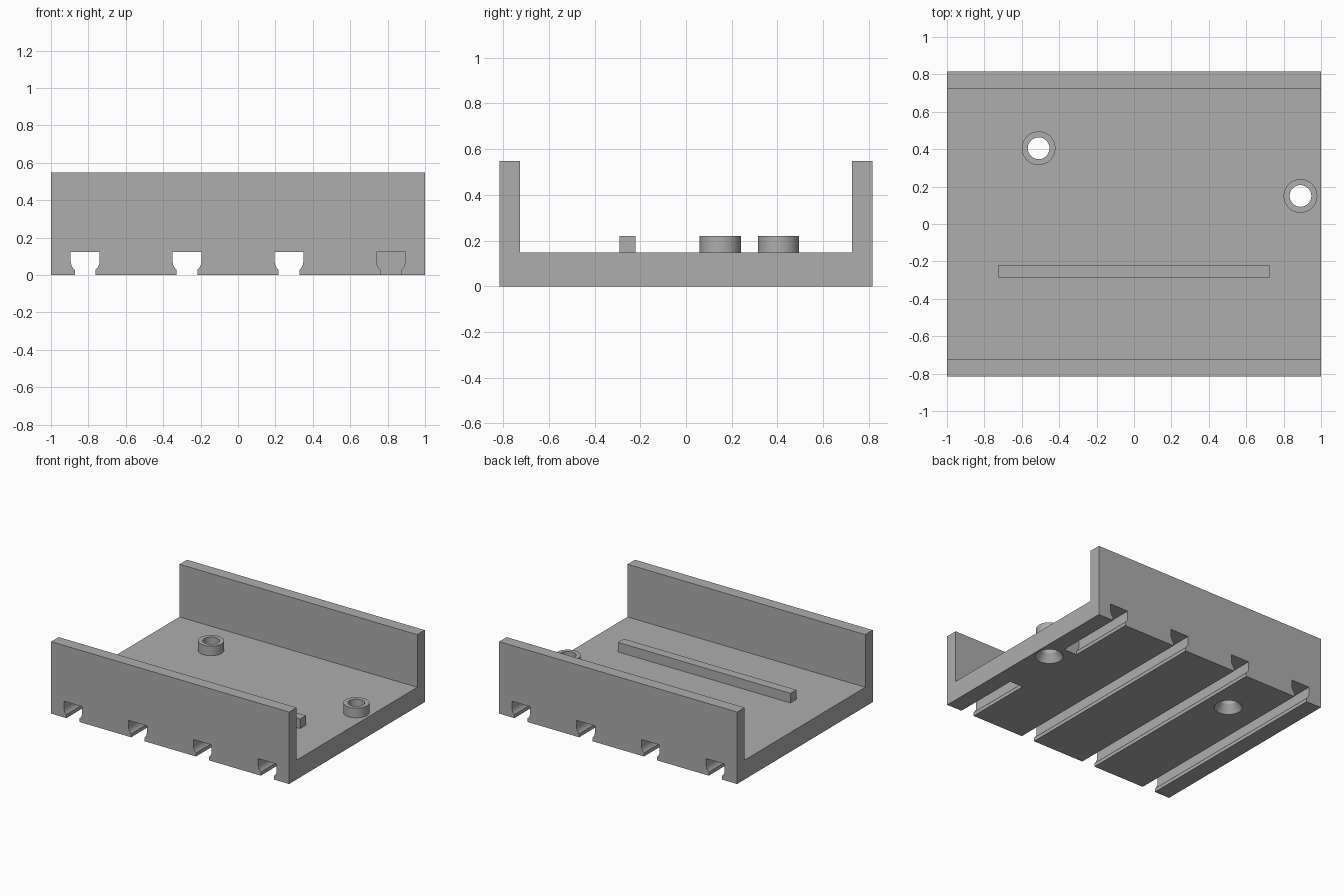
import bpy
import bmesh
from math import pi, radians
from mathutils import Matrix, Vector

HALF_Y, WALL, FLOOR, TOP, PAD_TOP = 0.815, 0.09, 0.147, 0.547, 0.22
BORE, SINK, BOSS = 0.058, 0.097, 0.09
HOLES = {"left": (0.89, 0.15), "right": (-0.51, 0.405)}

default = bpy.data.objects.get("Cube")
if default:
    bpy.data.objects.remove(default, do_unlink=True)

grey = bpy.data.materials.new("plain grey")
grey.use_nodes = True
grey.diffuse_color = (0.42, 0.42, 0.42, 1)
grey.node_tree.nodes["Principled BSDF"].inputs["Base Color"].default_value = grey.diffuse_color


def finish(bm, name):
    bmesh.ops.recalc_face_normals(bm, faces=bm.faces)
    mesh = bpy.data.meshes.new(name)
    bm.to_mesh(mesh)
    bm.free()
    mesh.materials.append(grey)
    obj = bpy.data.objects.new(name, mesh)
    bpy.context.collection.objects.link(obj)
    return obj


def prism(name, points, offset):
    """Extrude a closed 3D outline along an offset."""
    bm = bmesh.new()
    face = bm.faces.new([bm.verts.new(p) for p in points])
    new = bmesh.ops.extrude_face_region(bm, geom=[face], use_keep_orig=True)["geom"]
    verts = [g for g in new if isinstance(g, bmesh.types.BMVert)]
    bmesh.ops.translate(bm, verts=verts, vec=Vector(offset))
    return finish(bm, name)


def lathe(name, profile, centre):
    """Spin a closed (radius, height) outline about a vertical axis."""
    bm = bmesh.new()
    verts = [bm.verts.new((r, 0, z)) for r, z in profile]
    edges = [bm.edges.new((a, b)) for a, b in zip(verts, verts[1:] + verts[:1])]
    bmesh.ops.spin(bm, geom=verts + edges, axis=(0, 0, 1), cent=(0, 0, 0),
                   angle=2 * pi, steps=48, use_duplicate=False)
    bmesh.ops.remove_doubles(bm, verts=bm.verts, dist=1e-5)
    bmesh.ops.dissolve_degenerate(bm, edges=bm.edges, dist=1e-5)
    bmesh.ops.transform(bm, matrix=Matrix.Translation((*centre, 0)), verts=bm.verts)
    return finish(bm, name)


def smooth(obj):
    bpy.ops.object.select_all(action="DESELECT")
    obj.select_set(True)
    bpy.context.view_layer.objects.active = obj
    bpy.ops.object.shade_smooth_by_angle(angle=radians(30))


# Channel: floor with a wall along the front and the back
inner = HALF_Y - WALL
half = [(HALF_Y, 0), (HALF_Y, TOP), (inner, TOP), (inner, FLOOR)]
outline = half + [(-y, z) for y, z in reversed(half)]
body = prism("channel_body", [(-1, y, z) for y, z in outline], (2, 0, 0))

# Undercut slots beneath the floor; the left one is interrupted in the middle
side = [(0.055, -0.02), (0.055, 0.027), (0.062, 0.033), (0.069, 0.043),
        (0.075, 0.057), (0.077, 0.07), (0.077, 0.123)]
slot = side + [(-x, z) for x, z in reversed(side)]
END, BLOCK = 0.9, 0.29
runs = [(x, -END, END) for x in (-0.8175, -0.2725, 0.2725)]
runs += [(0.8175, -END, -BLOCK), (0.8175, BLOCK, END)]
cutters = [prism("slot_cutter", [(cx + x, y0, z) for x, z in slot], (0, y1 - y0, 0))
           for cx, y0, y1 in runs]

# Countersunk screw holes, wide underneath
bore = [(0, -0.02), (SINK, -0.02), (SINK, 0), (BORE, 0.06), (BORE, 0.3), (0, 0.3)]
cutters += [lathe("hole_cutter", bore, c) for c in HOLES.values()]

for cutter in cutters:
    cutter.hide_render = True
    mod = body.modifiers.new("cut", "BOOLEAN")
    mod.operation = "DIFFERENCE"
    mod.solver = "EXACT"
    mod.object = cutter
    bpy.context.view_layer.objects.active = body
    bpy.ops.object.modifier_apply(modifier=mod.name)
    bpy.data.objects.remove(cutter, do_unlink=True)
smooth(body)

# Raised collars around the holes
ring = [(BORE, FLOOR), (BORE, PAD_TOP), (BOSS, PAD_TOP), (BOSS, FLOOR)]
for label, centre in HOLES.items():
    smooth(lathe(label + "_collar", ring, centre))

# Long locating rib on the floor
rib = [(-0.725, y, z) for y, z in
       ((-0.29, FLOOR), (-0.22, FLOOR), (-0.22, PAD_TOP), (-0.29, PAD_TOP))]
prism("floor_rib", rib, (1.45, 0, 0))
